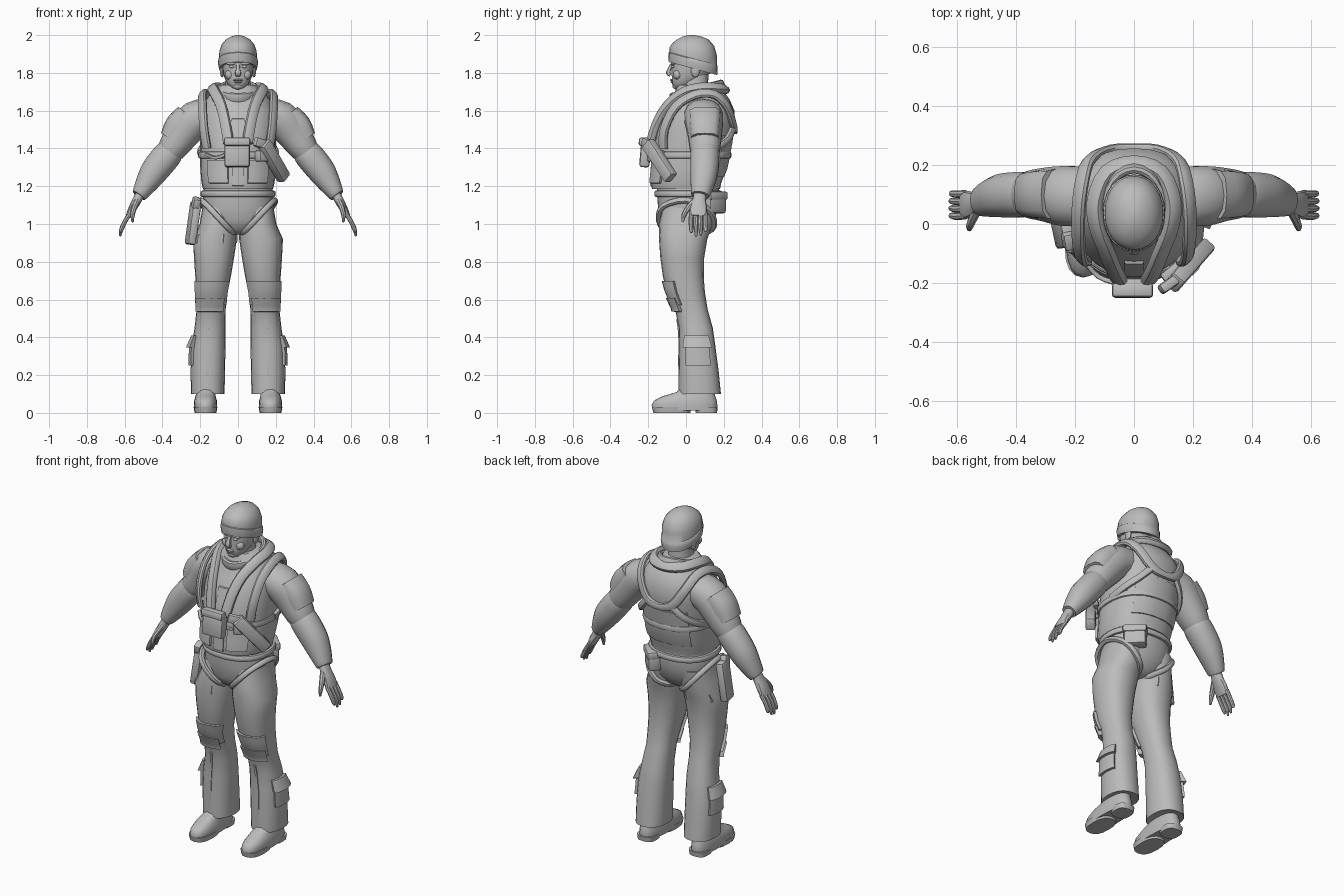
import bpy, bmesh, math
from mathutils import Vector as V, Matrix

mat = bpy.data.materials.new("plain grey")
mat.diffuse_color = (0.5, 0.5, 0.5, 1)


def add(name, verts, faces):
    """Make a mesh object with clean outward normals."""
    me = bpy.data.meshes.new(name)
    bm = bmesh.new()
    vs = [bm.verts.new(v) for v in verts]
    for f in faces:
        bm.faces.new([vs[i] for i in f])
    bmesh.ops.recalc_face_normals(bm, faces=bm.faces)
    bm.to_mesh(me)
    bm.free()
    ob = bpy.data.objects.new(name, me)
    bpy.context.collection.objects.link(ob)
    me.materials.append(mat)
    return ob


def tube(name, rings, closed=False):
    """Skin a list of equal rings, capped unless closed."""
    n, m = len(rings[0]), len(rings)
    faces = [(i * n + j, i * n + (j + 1) % n, (i + 1) % m * n + (j + 1) % n, (i + 1) % m * n + j)
             for i in range(m if closed else m - 1) for j in range(n)]
    if not closed:
        faces += [tuple(range(n)), tuple(range((m - 1) * n, m * n))]
    return add(name, [p for r in rings for p in r], faces)


def curve(c, p):
    return math.copysign(abs(c) ** (2 / p), c)


def point(s, deg, p=2.3, off=0):
    """Point on a horizontal section (cx, cy, z, rx, ry)."""
    a = math.radians(deg)
    return V((s[0] + (s[3] + off) * curve(math.cos(a), p), s[1] + (s[4] + off) * curve(math.sin(a), p), s[2]))


def section(secs, z):
    """Section interpolated at height z."""
    secs = sorted(secs, key=lambda s: s[2])
    for a, b in zip(secs, secs[1:]):
        if a[2] <= z <= b[2]:
            t = (z - a[2]) / (b[2] - a[2])
            return [u + (w - u) * t for u, w in zip(a, b)]
    return secs[0] if z < secs[0][2] else secs[-1]


def loft(name, secs, n=20, p=2.3):
    return tube(name, [[point(s, 360 * j / n, p) for j in range(n)] for s in secs])


def patch(name, secs, a0, a1, z0, z1, off, lean=0):
    """Raised plate that follows a lofted surface."""
    us = [0, 0.01, 0.2, 0.4, 0.6, 0.8, 0.99, 1]
    m = len(us)
    verts = []
    for i, u in enumerate(us):
        for j, w in enumerate(us):
            o = -0.01 if i in (0, m - 1) or j in (0, m - 1) else off + lean * (1 - u)
            verts.append(point(section(secs, z0 + (z1 - z0) * u), a0 + (a1 - a0) * w, off=o))
    faces = [(i * m + j, i * m + j + 1, i * m + m + j + 1, i * m + m + j) for i in range(m - 1) for j in range(m - 1)]
    faces.append([j for j in range(m)] + [i * m + m - 1 for i in range(1, m)]
                 + [m * m - 1 - j for j in range(1, m)] + [i * m for i in range(m - 2, 0, -1)])
    return add(name, verts, faces)


def sweep(name, keys, up=None, centre=None, closed=False, n=10, p=2.6, sub=3):
    """Sweep a rounded section along keys (x, y, z, half width, half thickness)."""
    k, m = [list(q) for q in keys], len(keys)
    get = (lambda i: k[i % m]) if closed else (lambda i: k[max(0, min(m - 1, i))])
    path = []
    for i in range(m if closed else m - 1):
        for t in [q / sub for q in range(sub)]:
            path.append([0.5 * (2 * b + (c - a) * t + (2 * a - 5 * b + 4 * c - d) * t * t + (3 * b - a - 3 * c + d) * t ** 3)
                         for a, b, c, d in zip(get(i - 1), get(i), get(i + 1), get(i + 2))])
    if not closed:
        path.append(k[-1])
    rings, L = [], len(path)
    for i, q in enumerate(path):
        a, b = (path[i - 1], path[(i + 1) % L]) if closed else (path[max(i - 1, 0)], path[min(i + 1, L - 1)])
        tan = (V(b[:3]) - V(a[:3])).normalized()
        nor = V(up) if up else V(q[:3]) - V(centre)
        side = tan.cross(nor).normalized()
        nor = side.cross(tan)
        rings.append([V(q[:3]) + side * q[3] * curve(math.cos(2 * math.pi * j / n), p)
                      + nor * q[4] * curve(math.sin(2 * math.pi * j / n), p) for j in range(n)])
    return tube(name, rings, closed)


def box(name, loc, size, rot=(0, 0, 0), bevel=0.01, axis=None):
    """Bevelled box, optionally with its length along an axis."""
    bm = bmesh.new()
    bmesh.ops.create_cube(bm, size=1, matrix=Matrix.Diagonal((*size, 1)))
    bmesh.ops.bevel(bm, geom=bm.edges[:], offset=bevel, segments=2, affect='EDGES', profile=0.5)
    verts = [v.co.copy() for v in bm.verts]
    faces = [[v.index for v in f.verts] for f in bm.faces] if not bm.verts.index_update() else []
    bm.free()
    ob = add(name, verts, faces)
    ob.location = loc
    ob.rotation_euler = V(axis).to_track_quat('Z', 'Y').to_euler() if axis else [math.radians(r) for r in rot]
    return ob


def ball(name, loc, r):
    secs = [(loc[0], loc[1], loc[2] - r[2] * math.cos(t), r[0] * math.sin(t), r[1] * math.sin(t))
            for t in [math.pi * (i + 0.15) / 8.3 for i in range(9)]]
    return loft(name, secs, 12, 2)


# torso, hips and neck
torso = [(0, 0, 1.185, .185, .18), (0, 0, 1.22, .194, .187), (0, .02, 1.30, .2, .198), (0, .035, 1.42, .2, .205),
         (0, .055, 1.52, .205, .2), (0, .075, 1.60, .2, .182), (0, .08, 1.66, .17, .15), (0, .07, 1.71, .125, .125),
         (0, .055, 1.735, .09, .1)]
loft("vest_torso", torso, 28)
hips = [(0, 0, .945, .05, .08), (0, 0, .97, .12, .115), (0, .005, 1.02, .175, .145), (0, .012, 1.09, .192, .16),
        (0, .012, 1.15, .185, .165), (0, .01, 1.21, .18, .165)]
loft("hips", hips, 24)
sweep("waist_belt", [point(section(hips, 1.16), a) [:] + (.018, .016) for a in range(0, 360, 24)],
      up=None, centre=(0, 0, 1.16), closed=True, sub=2)
sweep("chest_belt", [point(section(torso, 1.365), a, off=.003)[:] + (.018, .008) for a in range(0, 360, 20)],
      centre=(0, .03, 1.365), closed=True, sub=2)
patch("back_panel", torso, 45, 135, 1.25, 1.47, .006)
patch("front_placket", torso, -97, -83, 1.20, 1.56, .008)
loft("neck", [(0, .05, 1.66, .075, .08), (0, .045, 1.74, .066, .072), (0, .045, 1.82, .066, .075)], 16)

# head and face
head = [(0, -.025, 1.714, .022, .026), (0, -.02, 1.722, .04, .045), (0, -.008, 1.745, .058, .066),
        (0, .008, 1.77, .07, .083), (0, .028, 1.80, .079, .104), (0, .034, 1.84, .083, .112), (0, .038, 1.90, .083, .112)]
loft("head", head, 20, 2.2)
sweep("nose", [(0, -.076, 1.845, .009, .009), (0, -.088, 1.82, .011, .01), (0, -.094, 1.798, .016, .012),
               (0, -.082, 1.787, .013, .008)], up=(0, -1, 0))
ball("upper_lip", (0, -.073, 1.762, ), (.026, .012, .006))
ball("lower_lip", (0, -.069, 1.751), (.022, .012, .006))
ball("chin", (0, -.052, 1.73), (.028, .02, .018))
for s in (1, -1):
    ball("brow", (s * .034, -.066, 1.85), (.028, .014, .01))
    ball("eye", (s * .032, -.069, 1.833), (.015, .009, .008))
    ball("cheek", (s * .045, -.045, 1.79), (.025, .024, .026))
    ball("ear", (s * .084, .05, 1.812), (.012, .024, .036))
cap = loft("knit_cap", [(0, .037, 1.825, .09, .115), (0, .037, 1.823, .101, .128), (0, .037, 1.85, .106, .131),
                        (0, .037, 1.872, .104, .13), (0, .037, 1.876, .1, .126), (0, .038, 1.915, .099, .125),
                        (0, .038, 1.95, .087, .111), (0, .036, 1.977, .064, .084), (0, .032, 1.993, .035, .048),
                        (0, .03, 2.0, .01, .014)], 24, 2.1)
for v in cap.data.vertices:
    v.co.z -= .27 * (v.co.y - .037) * min(1, max(0, (1.97 - v.co.z) / .09))

# collar around the neck
sweep("neck_collar", [(.098 * math.cos(a), .06 + .13 * math.sin(a), 1.7 + .035 * math.sin(a), .03, .016)
                      for a in [math.pi * i / 6 for i in range(12)]], centre=(0, .06, 1.7), closed=True, sub=2)
lapel = [(.05, -.19, 1.43), (.068, -.155, 1.54), (.092, -.095, 1.635), (.125, -.01, 1.70), (.132, .08, 1.722), (.09, .175, 1.72)]
sweep("collar_roll", [q + (.03, .02) for q in lapel] + [(0, .205, 1.715, .03, .02)]
      + [(-q[0],) + q[1:] + (.03, .02) for q in reversed(lapel)], centre=(0, .06, 1.55))

# harness over the shoulders and back
strap = [(.165, -.12, 1.40), (.18, -.115, 1.50), (.188, -.055, 1.62), (.188, .05, 1.685), (.175, .15, 1.685),
         (.15, .218, 1.62), (.085, .252, 1.52)]
sweep("shoulder_harness", [q + (.027, .016) for q in strap] + [(0, .26, 1.495, .02, .014)]
      + [(-q[0],) + q[1:] + (.027, .016) for q in reversed(strap)], centre=(0, .06, 1.5))

leg = [(.10, .015, 1.09, .088, .14), (.105, 0, 1.0, .098, .142), (.122, -.015, .92, .116, .128), (.127, -.02, .82, .106, .116),
       (.132, -.014, .72, .094, .108), (.14, 0, .64, .084, .1), (.142, .028, .55, .077, .086), (.148, .052, .45, .082, .09),
       (.156, .06, .35, .09, .096), (.16, .067, .22, .091, .106), (.16, .073, .10, .089, .112), (.16, .073, .105, .075, .095)]
boot = [(.172, -.006, .012, .06, .17), (.172, -.008, .04, .062, .174), (.172, -.003, .065, .06, .166), (.172, .015, .088, .054, .14),
        (.168, .05, .11, .05, .1), (.165, .07, .16, .05, .08)]

for s in (1, -1):
    def mx(keys):
        return [(s * q[0],) + tuple(q[1:]) for q in keys]

    def side(name, secs, a0, a1, *rest):
        return patch(name, mx(secs), *((a0, a1) if s > 0 else (180 - a0, 180 - a1)), *rest)

    # harness side pieces and vest pockets
    sweep("side_strap", mx([(.085, .25, 1.51, .02, .014), (.14, .222, 1.45, .02, .014), (.19, .15, 1.40, .02, .014),
                            (.203, .05, 1.37, .02, .012)]), centre=(0, .04, 1.45))
    side("vest_pocket", torso, -78, -42, 1.215, 1.34, .012)

    # trousers, knee pads and calf pockets
    loft("trouser_leg", mx(leg), 20)
    side("knee_pad", leg, -150, -25, .57, .70, .014)
    side("knee_pad_lower", leg, -130, -35, .535, .61, .022)
    side("calf_pocket", leg, -32, 32, .25, .38, .014)
    side("calf_pocket_flap", leg, -36, 36, .345, .41, .012, .018)
    side("trouser_seam", leg, -93, -87, .11, .50, .004)
    sweep("thigh_harness", mx([(.03, -.09, .955, .016, .014), (.09, -.145, 1.02, .016, .014), (.16, -.12, 1.095, .016, .014),
                               (.197, 0, 1.125, .016, .014), (.17, .12, 1.075, .016, .014), (.10, .15, .99, .016, .014),
                               (.035, .08, .95, .016, .014)]), centre=(s * .1, 0, 1.04), closed=True)

    # boots with split soles
    loft("boot", mx(boot), 20, 2.5)
    loft("boot_heel", mx([(.172, .108, 0, .052, .056), (.172, .108, .03, .056, .06)]), 16, 3)
    loft("boot_sole", mx([(.172, -.075, 0, .058, .098), (.172, -.075, .03, .063, .105)]), 16, 2.5)

    # sleeves
    sweep("upper_sleeve", mx([(.13, .09, 1.58, .085, .1), (.225, .095, 1.555, .098, .104), (.295, .1, 1.475, .09, .092),
                              (.345, .1, 1.405, .078, .082), (.37, .1, 1.37, .066, .072)]), up=(0, 1, 0), n=14, p=2.2)
    sweep("forearm_sleeve", mx([(.34, .1, 1.405, .062, .068), (.37, .1, 1.37, .076, .078), (.435, .097, 1.29, .075, .076),
                                (.475, .09, 1.23, .064, .068), (.515, .078, 1.165, .045, .053), (.525, .075, 1.15, .038, .046)]),
          up=(0, 1, 0), n=14, p=2.2)
    sweep("arm_pad", mx([(.262, .1, 1.575, .07, .088), (.312, .1, 1.515, .078, .084), (.355, .1, 1.448, .062, .076)]),
          up=(0, 1, 0), n=12, p=3)

    # hands
    sweep("palm", mx([(.51, .076, 1.175, .026, .034), (.535, .07, 1.125, .024, .036), (.56, .066, 1.08, .021, .046),
                      (.58, .064, 1.04, .015, .046)]), up=(0, 1, 0), n=12, p=2.4)
    for i, tip in enumerate((.955, .935, .94, .965)):
        y = .028 + i * .025
        sweep("finger", mx([(.572, y, 1.055, .012, .0125), (.6, y - .002, 1.01, .012, .0125), (.618, y, .97, .011, .011),
                            (.624, y, tip, .005, .006)]), up=(0, 1, 0), n=8, p=2)
    sweep("thumb", mx([(.535, .045, 1.12, .017, .018), (.55, .012, 1.085, .015, .016), (.558, -.01, 1.05, .012, .013),
                       (.558, -.018, 1.01, .006, .007)]), up=(0, 1, 0), n=8, p=2)

# chest pouch and cable
box("chest_pouch", (-.005, -.215, 1.375), (.135, .055, .15), (-5, 0, 0), .015)
box("chest_pouch_flap", (-.005, -.225, 1.435), (.14, .05, .045), (-5, 0, 0), .012)
sweep("chest_cable", [(-.06, -.2, 1.37, .009, .009), (-.12, -.178, 1.35, .009, .009), (-.17, -.125, 1.37, .009, .009)],
      centre=(0, 0, 1.37), n=8)

# slanted chest holster
axis = (-.11, .125, -.19)
box("chest_holster", (.19, -.14, 1.335), (.055, .07, .25), bevel=.012, axis=(.11, .125, -.19))
box("chest_holster_grip", (.125, -.2, 1.425), (.09, .035, .05), (0, 15, 35), .01)
box("chest_holster_mount", (.14, -.16, 1.36), (.1, .05, .06), (0, 0, 40), .01)

# thigh holster and its straps
box("thigh_holster", (-.238, -.03, 1.005), (.045, .1, .23), (0, 8, 12), .012)
box("thigh_holster_grip", (-.222, -.055, 1.11), (.04, .06, .06), (20, 8, 12), .01)
patch("thigh_strap", [(-q[0],) + q[1:] for q in leg], 0, 360, .90, .945, .004)

# rear hip pouch
box("hip_pouch", (.115, .148, 1.112), (.125, .075, .115), (0, 0, -45), .018)
box("hip_pouch_flap", (.118, .151, 1.15), (.132, .08, .045), (0, 0, -45), .012)

# smooth shading with sharp creases
bpy.ops.object.select_all(action='SELECT')
bpy.context.view_layer.objects.active = bpy.context.selected_objects[0]
bpy.ops.object.shade_smooth_by_angle(angle=math.radians(40))
